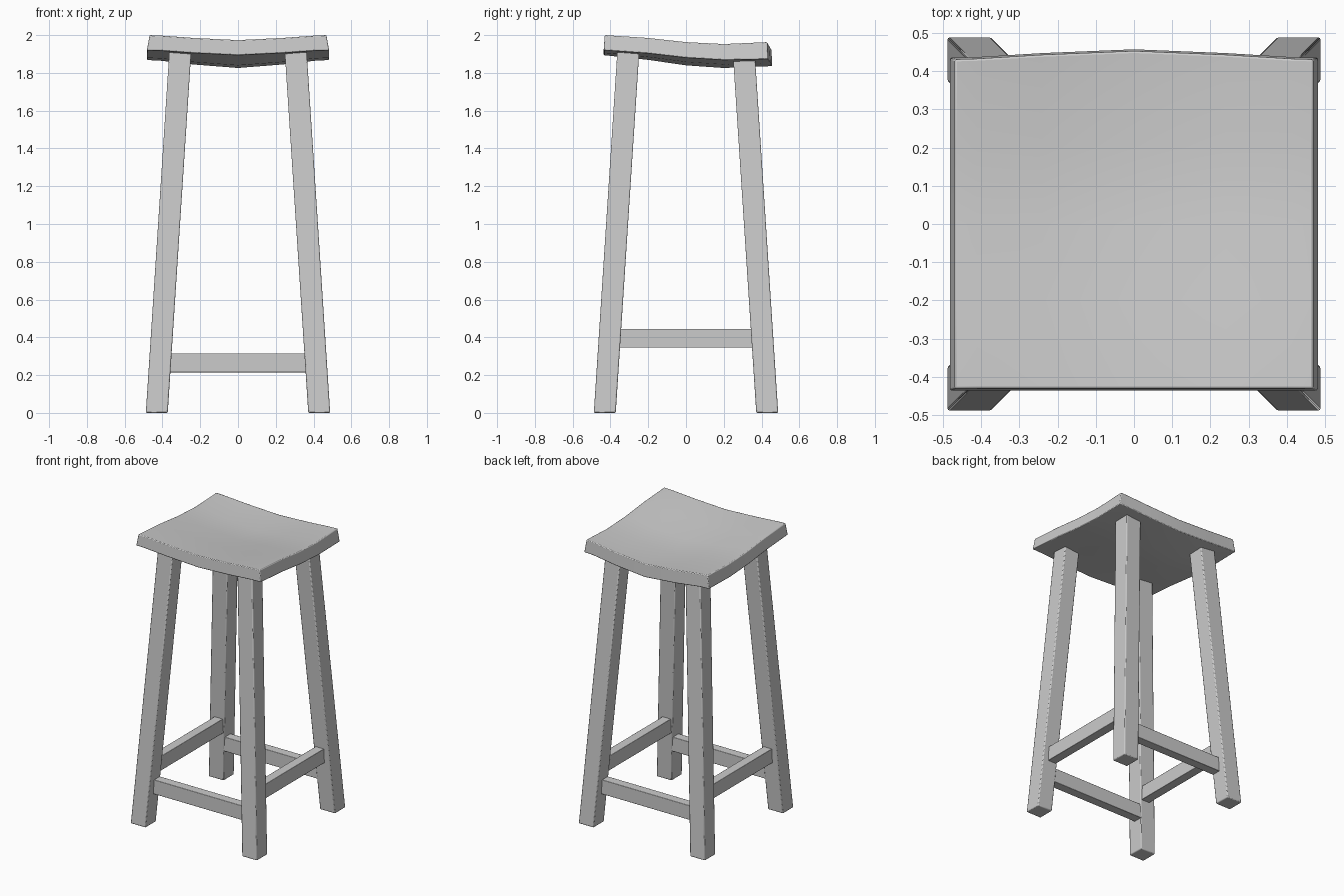
import bpy, bmesh

if "Cube" in bpy.data.objects:
    bpy.data.objects.remove(bpy.data.objects["Cube"])


def finish(name, bm, bevel):
    bmesh.ops.recalc_face_normals(bm, faces=bm.faces)
    mesh = bpy.data.meshes.new(name)
    bm.to_mesh(mesh)
    bm.free()
    obj = bpy.data.objects.new(name, mesh)
    bpy.context.collection.objects.link(obj)
    mod = obj.modifiers.new("edge_softening", 'BEVEL')
    mod.width = bevel
    mod.segments = 2
    mod.limit_method = 'ANGLE'
    bpy.ops.object.select_all(action='DESELECT')
    obj.select_set(True)
    bpy.context.view_layer.objects.active = obj
    bpy.ops.object.shade_smooth_by_angle(angle=0.5)
    return obj


# box whose bottom and top are given as (x0, x1, y0, y1, z)
def slanted_box(name, low, high, bevel=0.006):
    bm = bmesh.new()
    rings = []
    for x0, x1, y0, y1, z in (low, high):
        rings.append([bm.verts.new((x, y, z)) for x, y in
                      ((x0, y0), (x1, y0), (x1, y1), (x0, y1))])
    a, b = rings
    bm.faces.new(a)
    bm.faces.new(b)
    for i in range(4):
        j = (i + 1) % 4
        bm.faces.new((a[i], a[j], b[j], b[i]))
    return finish(name, bm, bevel)


# seat: rows are (y, side top z, thickness, dip at the middle)
rows = [(-0.43, 2.0, 0.08, 0.026), (-0.2, 1.985, 0.082, 0.034),
        (0.0, 1.963, 0.083, 0.04), (0.2, 1.953, 0.085, 0.042),
        (0.43, 1.963, 0.09, 0.037)]
# columns are (x, share of the dip)
half = [(0.475, 0.0), (0.41, 0.08), (0.24, 0.55)]
cols = [(-x, d) for x, d in half] + [(0, 1.0)] + [(x, d) for x, d in reversed(half)]

bm = bmesh.new()
top, bottom = [], []
for r, (y, z, t, dip) in enumerate(rows):
    bow = 0.022 if r == len(rows) - 1 else 0.0
    trow, brow = [], []
    for x, d in cols:
        yy = y + bow * d
        flare = 0.007 if abs(x) > 0.47 else 0
        s = 1 if x > 0 else -1
        out = -0.006 if r == 0 else (0.005 if bow else 0)
        trow.append(bm.verts.new((x - s * flare, yy, z - dip * d)))
        brow.append(bm.verts.new((x + s * flare, yy + out, z - dip * d - t)))
    top.append(trow)
    bottom.append(brow)
R, C = len(rows), len(cols)
for grid in (top, bottom):
    for r in range(R - 1):
        for c in range(C - 1):
            bm.faces.new((grid[r][c], grid[r][c + 1], grid[r + 1][c + 1], grid[r + 1][c]))
for r in (0, R - 1):
    for c in range(C - 1):
        bm.faces.new((top[r][c], top[r][c + 1], bottom[r][c + 1], bottom[r][c]))
for c in (0, C - 1):
    for r in range(R - 1):
        bm.faces.new((top[r][c], top[r + 1][c], bottom[r + 1][c], bottom[r][c]))
finish("seat", bm, 0.005)

# legs: splayed outwards towards the floor
for sx, side in ((-1, "left"), (1, "right")):
    for sy, end, ztop in ((-1, "front", 1.915), (1, "back", 1.88)):
        def section(c, z):
            h = 0.058
            return (sx * c - h, sx * c + h, sy * c - h, sy * c + h, z)
        k = (0.429 - 0.306) / 1.89
        slanted_box(f"{end}_{side}_leg", section(0.43, 0), section(0.43 - k * ztop, ztop))

# stretchers: low ones front and back, higher ones at the sides
t = 0.032
for s, end, side in ((-1, "front", "left"), (1, "back", "right")):
    c = s * 0.39
    slanted_box(f"{end}_stretcher", (-0.38, 0.38, c - t, c + t, 0.215),
                (-0.38, 0.38, c - t, c + t, 0.315), 0.003)
    slanted_box(f"{side}_stretcher", (c - t, c + t, -0.37, 0.37, 0.345),
                (c - t, c + t, -0.37, 0.37, 0.445), 0.003)
